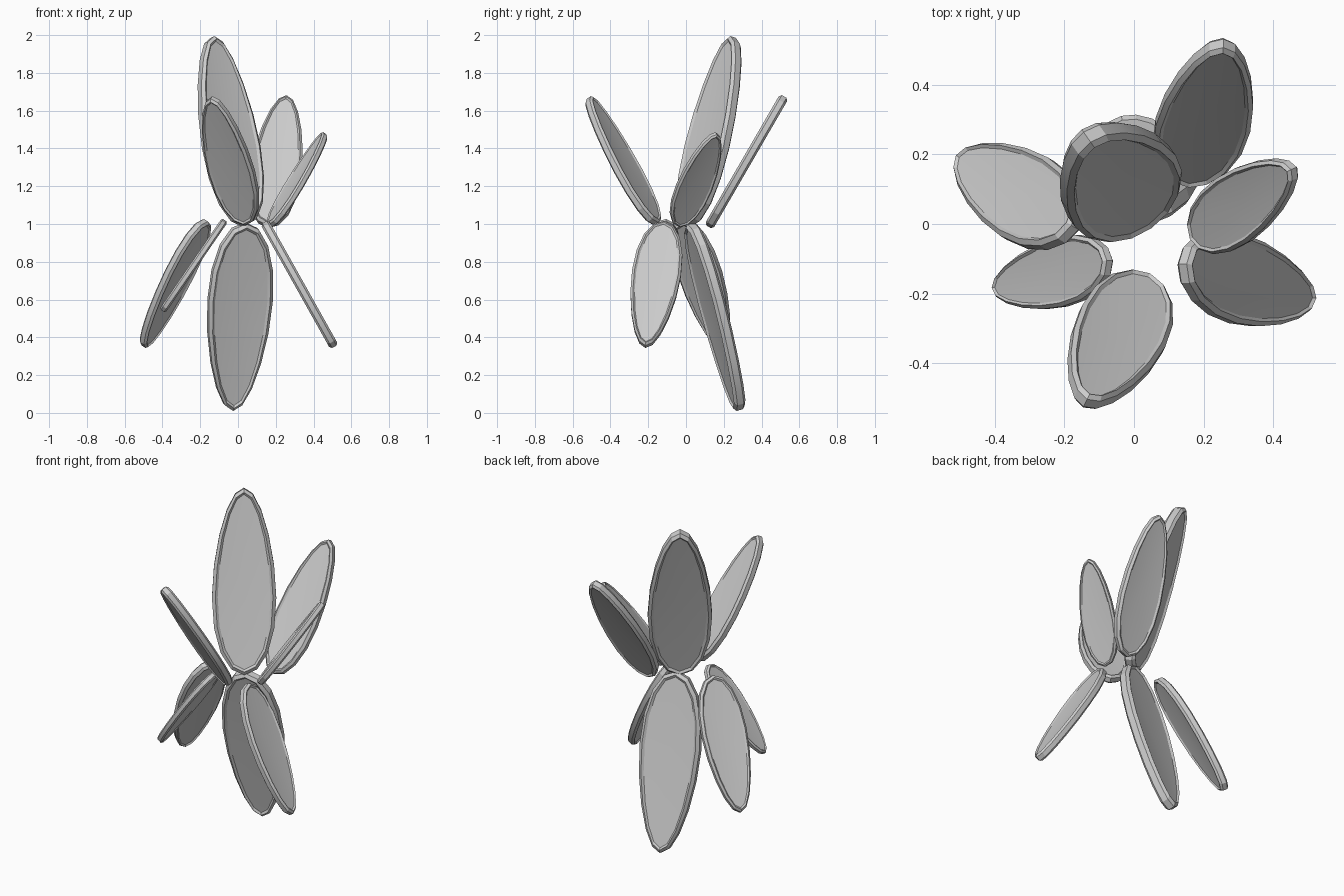
import bpy, bmesh, math
from mathutils import Vector, Matrix

cube = bpy.data.objects.get("Cube")
if cube:
    bpy.data.objects.remove(cube, do_unlink=True)

grey = bpy.data.materials.new("soft_grey")
grey.use_nodes = True
colour = (0.6, 0.6, 0.6, 1)
grey.diffuse_color = colour
grey.node_tree.nodes["Principled BSDF"].inputs["Base Color"].default_value = colour

SIDES = 18
WIDTH = 0.335   # half width for a half length of one
# rim section: inset from the outline, half height
SECTION = [(0.06, 0.045), (0.035, 0.064), (0, 0.035)]


def petal_mesh():
    """Egg-shaped plate, one unit half length, raised rim and dished faces."""
    bm = bmesh.new()
    section = SECTION + [(o, -h) for o, h in reversed(SECTION)]
    rings = []
    for inset, height in section:
        ring = []
        for i in range(SIDES):
            t = math.tau * i / SIDES
            along = (1 - inset) * math.cos(t)
            across = (WIDTH - inset) * math.sin(t) * (1 - 0.2 * math.cos(t))
            ring.append(bm.verts.new((along, across, height)))
        rings.append(ring)
    # dished centres
    top = bm.verts.new((0, 0, 0.025))
    bottom = bm.verts.new((0, 0, -0.025))
    for i in range(SIDES):
        j = (i + 1) % SIDES
        for a, b in zip(rings, rings[1:]):
            bm.faces.new((a[i], b[i], b[j], a[j]))
        bm.faces.new((top, rings[0][i], rings[0][j]))
        bm.faces.new((bottom, rings[-1][j], rings[-1][i]))
    bmesh.ops.recalc_face_normals(bm, faces=bm.faces)
    mesh = bpy.data.meshes.new("petal")
    bm.to_mesh(mesh)
    bm.free()
    mesh.materials.append(grey)
    return mesh


def add_petal(name, centre, half_axis, across=None):
    """Place a petal; its broad side lies along 'across' or level by default."""
    axis = Vector(half_axis)
    size = axis.length
    d = axis.normalized()
    w = Vector(across) if across else Vector((0, 0, 1)).cross(d)
    w = (w - w.dot(d) * d).normalized()
    n = d.cross(w)
    turn = Matrix((d, w, n)).transposed().to_4x4()
    obj = bpy.data.objects.new(name, petal_mesh())
    bpy.context.collection.objects.link(obj)
    obj.matrix_world = Matrix.Translation(centre) @ turn @ Matrix.Scale(size, 4)
    bpy.ops.object.select_all(action="DESELECT")
    obj.select_set(True)
    bpy.context.view_layer.objects.active = obj
    bpy.ops.object.shade_smooth_by_angle(angle=math.radians(15))


# upper petals
add_petal("upper_tall_petal", (-0.05, 0.13, 1.49), (-0.085, 0.12, 0.5))
add_petal("upper_front_petal", (-0.05, -0.335, 1.335), (-0.09, -0.18, 0.335))
add_petal("upper_back_petal", (0.207, 0.32, 1.33), (0.05, 0.2, 0.345), (1, 0, 0))
add_petal("upper_left_petal", (0.315, 0.06, 1.235), (0.145, 0.1, 0.245), (-0.4, 1, 0))
# lower petals
add_petal("lower_long_petal", (0.005, 0.155, 0.51), (-0.035, 0.13, -0.495))
add_petal("lower_right_petal", (-0.335, 0.09, 0.685), (-0.165, 0.1, -0.335))
add_petal("lower_small_petal", (-0.235, -0.145, 0.78), (-0.165, -0.04, -0.24), (0, 1, 0))
add_petal("lower_left_petal", (0.325, -0.165, 0.68), (0.185, -0.05, -0.33), (0, 1, 0))
